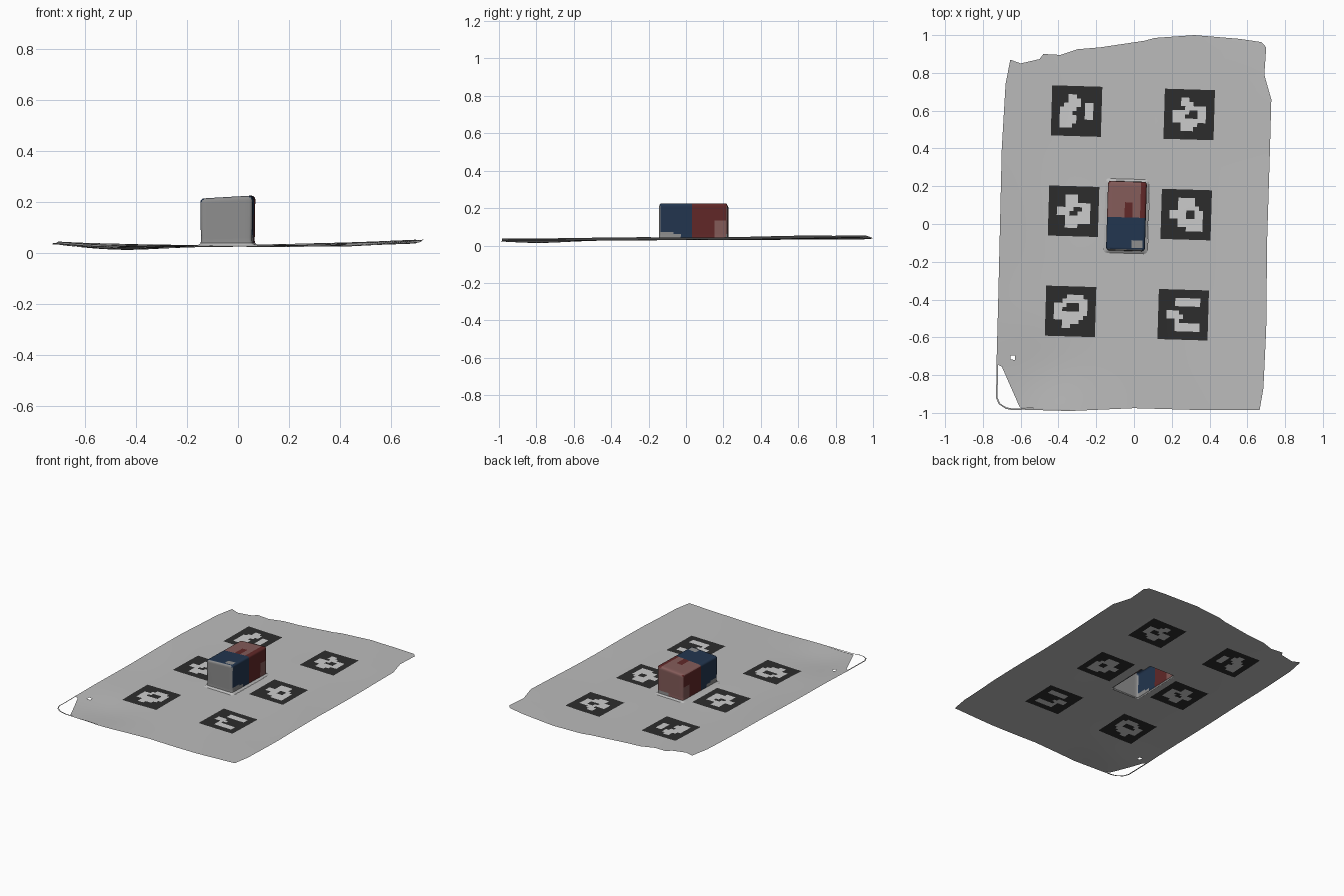
import bpy, bmesh, math
from mathutils import Vector

if "Cube" in bpy.data.objects:
    bpy.data.objects.remove(bpy.data.objects["Cube"])


def material(name, rgb):
    m = bpy.data.materials.new(name)
    m.use_nodes = True
    m.diffuse_color = (*rgb, 1)
    m.node_tree.nodes["Principled BSDF"].inputs["Base Color"].default_value = (*rgb, 1)
    return m


paper = material("paper_grey", (0.50, 0.50, 0.50))
ink = material("ink_black", (0.026, 0.026, 0.026))
white = material("marker_white", (0.60, 0.60, 0.60))
grey = material("block_grey", (0.27, 0.27, 0.27))
blue = material("dark_blue", (0.016, 0.036, 0.078))
red = material("dark_red", (0.12, 0.021, 0.021))
pink = material("dusty_red", (0.23, 0.105, 0.10))


def finish(name, bm, mats):
    mesh = bpy.data.meshes.new(name)
    bm.to_mesh(mesh)
    bm.free()
    for m in mats:
        mesh.materials.append(m)
    ob = bpy.data.objects.new(name, mesh)
    bpy.context.collection.objects.link(ob)
    bpy.ops.object.select_all(action="DESELECT")
    ob.select_set(True)
    bpy.context.view_layer.objects.active = ob
    bpy.ops.object.shade_smooth_by_angle(angle=math.radians(40))
    return ob


def slice_mesh(bm, normal, start, step, count):
    n = Vector(normal).normalized()
    for i in range(count):
        bmesh.ops.bisect_plane(bm, geom=bm.verts[:] + bm.edges[:] + bm.faces[:],
                               plane_co=n * (start + i * step), plane_no=n, dist=1e-5)


def sheet_height(x, y):
    # Gentle sag with lifted sides and a raised back corner
    z = 0.030 + 0.10 * max(0, abs(x) - 0.35) ** 2 + 0.004 * y
    z += 0.014 * max(0, x) * max(0, y)
    z -= 0.016 * math.exp(-((x + 0.47) ** 2 + (y + 0.8) ** 2) / 0.05)
    return z + 0.003 * math.sin(7 * x + 2 * y) * math.sin(5 * y) * min(1, abs(x) * 2)


# Sheet outline, clockwise from the back corner
outline = [(-.655, .87), (-.60, .85), (-.50, .873), (-.48, .90), (-.39, .895), (-.30, .925),
           (-.18, .935), (.055, .97), (.11, .985), (.32, 1.0), (.56, .98), (.675, .963),
           (.70, .935), (.69, .79), (.727, .66), (.72, .40), (.705, -.08), (.70, -.555),
           (.685, -.87), (.665, -.985), (.35, -.985), (0, -.975), (-.34, -.99), (-.605, -.97),
           (-.70, -.755), (-.728, -.74), (-.72, -.45), (-.71, -.03), (-.70, .40), (-.68, .74)]

# Marker patterns: a dark square with light cells
PATTERNS = {
    (0, 1): "....##......|....###.....|...####.##..|..####..##..|"
            "..###...##..|..####..##..|..####......|..###.......",
    (1, 1): "....##......|....###.....|.....#####..|..####..##..|"
            "..###...##..|..########..|....####....|....###.....",
    (0, 0): "....###.....|....###.....|....######..|..####..##..|"
            "..###..###..|....######..|....######..|....###.....",
    (1, 0): "....####....|....####....|....#####...|..####..##..|"
            "..####..##..|....######..|....######..|......####..",
    (0, -1): ".....####...|....######..|..###...##..|..##....##..|"
             "..########..|..#######...|....####....|....##......",
    (1, -1): "....######..|....######..|............|..###.......|"
             "..####......|....#.......|....######..|....######..",
}
CELL = 0.0221
TILT = 0.03
U0, V0 = -0.322 - 6 * CELL, 0.058 - 6 * CELL


def sheet_colour(x, y):
    col = math.floor((x - TILT * y - U0) / CELL)
    row = math.floor((y + TILT * x - V0) / CELL)
    for (i, j), text in PATTERNS.items():
        c, r = col - 27 * i, 11 - (row - 24 * j)
        if 0 <= c < 12 and 0 <= r < 12:
            light = 2 <= r < 10 and text.split("|")[r - 2][c] == "#"
            return 2 if light else 1
    return 0


# Sheet, cut into cells lined up with the markers
bm = bmesh.new()
bm.faces.new([bm.verts.new((x, y, 0)) for x, y in reversed(outline)])
slice_mesh(bm, (1, -TILT, 0), U0 - 14 * CELL, CELL, 56)
slice_mesh(bm, (TILT, 1, 0), V0 - 42 * CELL, CELL, 92)
holes = []
for f in bm.faces:
    c = f.calc_center_median()
    f.material_index = sheet_colour(c.x, c.y)
    under_block = -0.145 < c.x < 0.07 and -0.145 < c.y < 0.235
    if under_block or (c - Vector((-0.65, -0.70, 0))).length < 0.013:
        holes.append(f)
bmesh.ops.delete(bm, geom=holes, context="FACES")
for v in bm.verts:
    v.co.z = sheet_height(v.co.x, v.co.y)
finish("sheet", bm, [paper, ink, white])

# Thin loose strip around the torn corner
bm = bmesh.new()
path = [(-.728, -.74, 1, 0), (-.729, -.84, 1, 0), (-.731, -.92, 1, .3), (-.715, -.955, .7, .7),
        (-.68, -.978, .3, 1), (-.64, -.986, 0, 1), (-.59, -.983, 0, 1), (-.34, -.99, 0, 1)]
pairs = []
for x, y, dx, dy in path:
    z = sheet_height(x, y)
    pairs.append((bm.verts.new((x, y, z)), bm.verts.new((x + .008 * dx, y + .008 * dy, z + .001))))
for a, b in zip(pairs, pairs[1:]):
    bm.faces.new((a[0], b[0], b[1], a[1]))
finish("torn_corner_strip", bm, [paper])

# Block: hollow, rounded, open underneath, with a flared foot
bm = bmesh.new()
bmesh.ops.create_cube(bm, size=1)
for v in bm.verts:
    v.co = Vector((v.co.x * 0.20 - 0.04, v.co.y * 0.365 + 0.042, 0.030 + (v.co.z + 0.5) * 0.19))
edges = [e for e in bm.edges if max(v.co.z for v in e.verts) > 0.1]
bmesh.ops.bevel(bm, geom=edges, offset=0.014, segments=3, profile=0.5, affect="EDGES")
bmesh.ops.delete(bm, geom=[f for f in bm.faces if f.calc_center_median().z < 0.031],
                 context="FACES")
slice_mesh(bm, (1, 0, 0), -0.13, 0.02, 10)
slice_mesh(bm, (0, 1, 0), -0.125, 0.02, 18)
slice_mesh(bm, (0, 0, 1), 0.04, 0.01, 18)


def block_colour(c, n):
    if c.z < 0.040:
        return 0
    if n.y < -0.7:
        return 1
    if c.y < 0.035:
        corner = n.z > 0.7 and -0.01 < c.x < 0.04 and -0.125 < c.y < -0.085
        low = abs(n.x) > 0.7 and c.y < -0.02 and c.z < 0.07 - 0.1 * (c.y + 0.12)
        return 1 if corner or low else 2
    if n.z > 0.7:
        spot = -0.05 < c.x < 0.0 and c.y < 0.115
        return 3 if spot or c.x > 0.035 else 4
    if n.y > 0.7:
        return 1 if c.z < 0.06 and c.x > -0.03 else 4
    return 4 if c.z < 0.13 and c.y > 0.15 else 3


for f in bm.faces:
    f.material_index = block_colour(f.calc_center_median(), f.normal)
for v in bm.verts:
    x, y, z = v.co
    flare = 1 + 0.16 * max(0, (0.041 - z) / 0.011)
    top = (z - 0.03) / 0.19
    v.co.x = -0.04 + (x + 0.04) * flare * (1 + 0.03 * top) + 0.03 * (y - 0.04)
    v.co.y = 0.042 + (y - 0.042) * (1 + 0.5 * (flare - 1)) - 0.03 * (x + 0.04)
    v.co.z = z + top * (0.003 + 0.06 * x)
finish("block", bm, [paper, grey, blue, red, pink])
